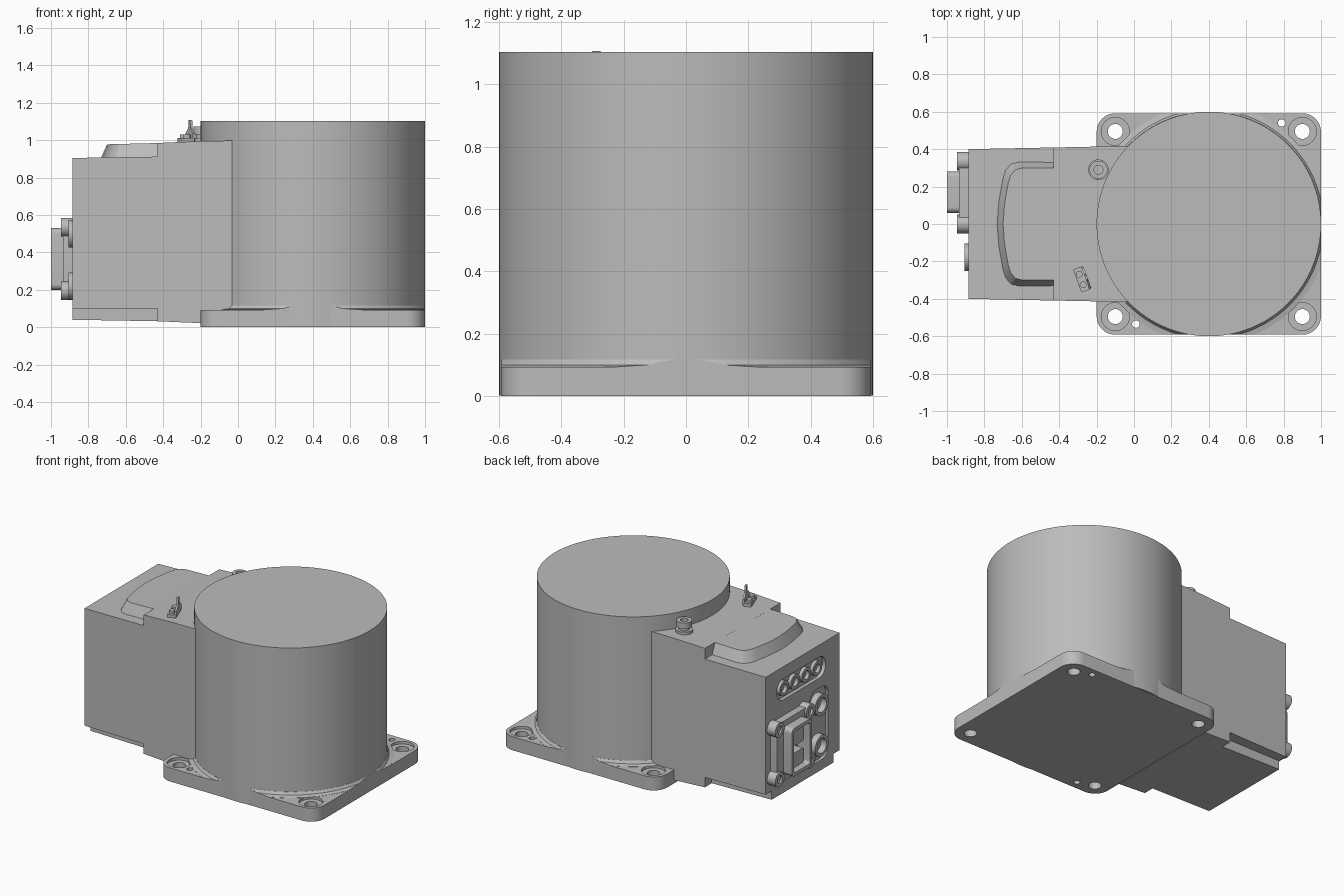
import bpy, bmesh, math

cube = bpy.data.objects.get("Cube")
if cube:
    bpy.data.objects.remove(cube, do_unlink=True)

GREY = (0.5, 0.5, 0.5, 1)
mat = bpy.data.materials.new("machined grey")
mat.use_nodes = True
mat.diffuse_color = GREY
mat.node_tree.nodes["Principled BSDF"].inputs["Base Color"].default_value = GREY


def loft(name, rings):
    """Skin a closed solid through rings of equal point count."""
    bm = bmesh.new()
    vs = [[bm.verts.new(p) for p in ring] for ring in rings]
    n = len(vs[0])
    for a, b in zip(vs, vs[1:]):
        for i in range(n):
            j = (i + 1) % n
            bm.faces.new((a[i], a[j], b[j], b[i]))
    bm.faces.new(vs[0][::-1])
    bm.faces.new(vs[-1])
    bmesh.ops.recalc_face_normals(bm, faces=bm.faces)
    me = bpy.data.meshes.new(name)
    bm.to_mesh(me)
    bm.free()
    me.materials.append(mat)
    ob = bpy.data.objects.new(name, me)
    bpy.context.collection.objects.link(ob)
    return ob


def prism(name, pts, lo, hi, axis="Z"):
    """Extrude a 2D outline along z, or along x with the outline in (y, z)."""
    if axis == "Z":
        return loft(name, [[(u, v, w) for u, v in pts] for w in (lo, hi)])
    return loft(name, [[(w, u, v) for u, v in pts] for w in (lo, hi)])


def rounded(cx, cy, hw, hh, r, n=8):
    """Rounded rectangle outline with n segments per corner."""
    pts = []
    for k, (sx, sy) in enumerate(((1, 1), (-1, 1), (-1, -1), (1, -1))):
        for i in range(n + 1):
            a = math.pi / 2 * (k + i / n)
            p = (cx + sx * (hw - r) + r * math.cos(a), cy + sy * (hh - r) + r * math.sin(a))
            if not pts or math.dist(p, pts[-1]) > 1e-5:
                pts.append(p)
    if math.dist(pts[0], pts[-1]) < 1e-5:
        pts.pop()
    return pts


def circle(cx, cy, r, n=8):
    return rounded(cx, cy, r, r, r, n)


def combine(ob, tool, op="DIFFERENCE"):
    """Apply a boolean and discard the tool."""
    m = ob.modifiers.new("cut", "BOOLEAN")
    m.operation, m.solver, m.object = op, "EXACT", tool
    bpy.context.view_layer.objects.active = ob
    bpy.ops.object.modifier_apply(modifier=m.name)
    bpy.data.objects.remove(tool, do_unlink=True)


# Main drum
CX, R = 0.4, 0.6
prism("main_drum", circle(CX, 0, R, 32), 0.002, 1.103)

# Mounting plate with counterbored bolt holes and dowel holes
outline = rounded(CX, 0, 0.6, 0.592, 0.1)
plate = prism("mounting_plate", outline, 0, 0.093)
for x in (-0.1, 0.9):
    for y in (-0.495, 0.495):
        combine(plate, prism("cutter", circle(x, y, 0.04), -0.1, 0.2))
        combine(plate, prism("cutter", circle(x, y, 0.075), 0.075, 0.2))
for x, y in ((0.79, 0.54), (0.01, -0.535)):
    combine(plate, prism("cutter", circle(x, y, 0.02), -0.1, 0.2))

# Blend between drum and plate, trimmed to the plate outline
blend = loft("drum_blend", [[(CX + (p[0]) * r, p[1] * r, z) for p in circle(0, 0, 1, 32)]
                            for r, z in ((0.64, 0.08), (0.64, 0.094), (0.612, 0.1), (0.601, 0.117))])
combine(blend, prism("cutter", outline, -0.2, 0.4), "INTERSECT")

# Rear housing, slightly wider towards the drum
profile = [(-0.885, 0.1), (-0.885, 0.905), (-0.43, 0.912), (-0.43, 0.985), (-0.2, 0.995),
           (0.1, 1.0), (0.1, 0.02), (-0.2, 0.022), (-0.43, 0.032), (-0.43, 0.1)]
housing = loft("rear_housing", [[(x, s * (0.4 + 0.02 * (x + 0.885)), z) for x, z in profile]
                                for s in (-1, 1)])
keel_profile = [(-0.885, 0.04), (-0.42, 0.032), (-0.42, 0.11), (-0.885, 0.11)]
loft("housing_keel", [[(x, y, z) for x, z in keel_profile] for y in (-0.335, 0.335)])

# Raised hump with sloping sides
def hump_ring(inset, z0, z1):
    half = [(-0.42, 0.335), (-0.62, 0.335), (-0.66, 0.325), (-0.69, 0.29), (-0.705, 0.24), (-0.726, 0.12)]
    full = half + [(-0.735, 0)] + [(x, -y) for x, y in half[::-1]]
    ring = []
    for x, y in full:
        k = (x + 0.42) / -0.315
        ring.append((x + inset * k, y * (1 - inset / 0.335), z0 + (z1 - z0) * k))
    return ring

loft("housing_hump", [hump_ring(0, 0.9, 0.9), hump_ring(0.035, 0.985, 0.978)])

# Recesses in the connector face
FACE = -0.885
PORTS = [0.195 - 0.12 * i for i in range(4)]
combine(housing, prism("cutter", rounded(0.015, 0.75, 0.265, 0.072, 0.07), -1, FACE + 0.025, "X"))
combine(housing, prism("cutter", rounded(-0.178, 0.36, 0.1, 0.25, 0.07), -1, FACE + 0.02, "X"))


def ring_fitting(name, y, z, r, bore, x0, x1):
    """Hollow round fitting facing the connector side."""
    ob = prism(name, circle(y, z, r), x0, x1, "X")
    combine(ob, prism("cutter", circle(y, z, bore), x0 - 0.1, x1 - 0.015, "X"))


for y in PORTS:
    ring_fitting("air_port", y, 0.75, 0.05, 0.03, FACE + 0.002, FACE + 0.05)
for z in (0.5, 0.22):
    ring_fitting("round_socket", -0.178, z, 0.073, 0.05, -0.907, FACE + 0.04)

# Rectangular connector: flange, corner lugs, shell and insert
flange = prism("connector_flange", rounded(0.168, 0.365, 0.18, 0.205, 0.03), -0.935, FACE + 0.01, "X")
combine(flange, prism("cutter", rounded(0.168, 0.365, 0.09, 0.145, 0.02), -1.1, -0.9, "X"))
for y in (0.0, 0.335):
    for z in (0.195, 0.535):
        ring_fitting("connector_lug", y, z, 0.05, 0.026, -0.947, FACE + 0.01)
shell = prism("connector_shell", rounded(0.17, 0.365, 0.11, 0.165, 0.03), -1.0, FACE + 0.005, "X")
combine(shell, prism("cutter", rounded(0.17, 0.365, 0.088, 0.142, 0.02), -1.1, -0.905, "X"))
for z in (0.29, 0.44):
    prism("connector_insert", rounded(0.17, z, 0.055, 0.05, 0.01), -0.975, -0.9, "X")

# Vent plug on the housing top
prism("plug_seat", circle(-0.19, 0.29, 0.055), 0.98, 1.012)
prism("plug_neck", circle(-0.19, 0.29, 0.035), 1.0, 1.04)
plug = prism("plug_head", circle(-0.19, 0.29, 0.048), 1.03, 1.072)
combine(plug, prism("cutter", circle(-0.19, 0.29, 0.024), 1.05, 1.2))

# Angled bracket with two screws and an upright tab
ANGLE = math.radians(20)
def place(ob):
    ob.location = (-0.277, -0.295, 0)
    ob.rotation_euler.z = ANGLE

place(prism("bracket_foot", rounded(0, 0, 0.028, 0.065, 0.006, 3), 0.98, 1.012))
for y in (-0.03, 0.03):
    place(prism("bracket_screw", circle(-0.006, y, 0.018, 5), 1.0, 1.03))
tab = [(-0.06, 1.0), (0.06, 1.0), (0.06, 1.035), (0.018, 1.065), (0.012, 1.107),
       (-0.012, 1.107), (-0.018, 1.065), (-0.06, 1.035)]
place(prism("bracket_tab", tab, 0.018, 0.03, "X"))

# Smooth shading with sharp edges kept
bpy.ops.object.select_all(action="DESELECT")
for ob in bpy.context.collection.objects:
    if ob.type == "MESH" and mat.name in ob.data.materials:
        ob.select_set(True)
        bpy.context.view_layer.objects.active = ob
bpy.ops.object.shade_smooth_by_angle(angle=math.radians(25))
